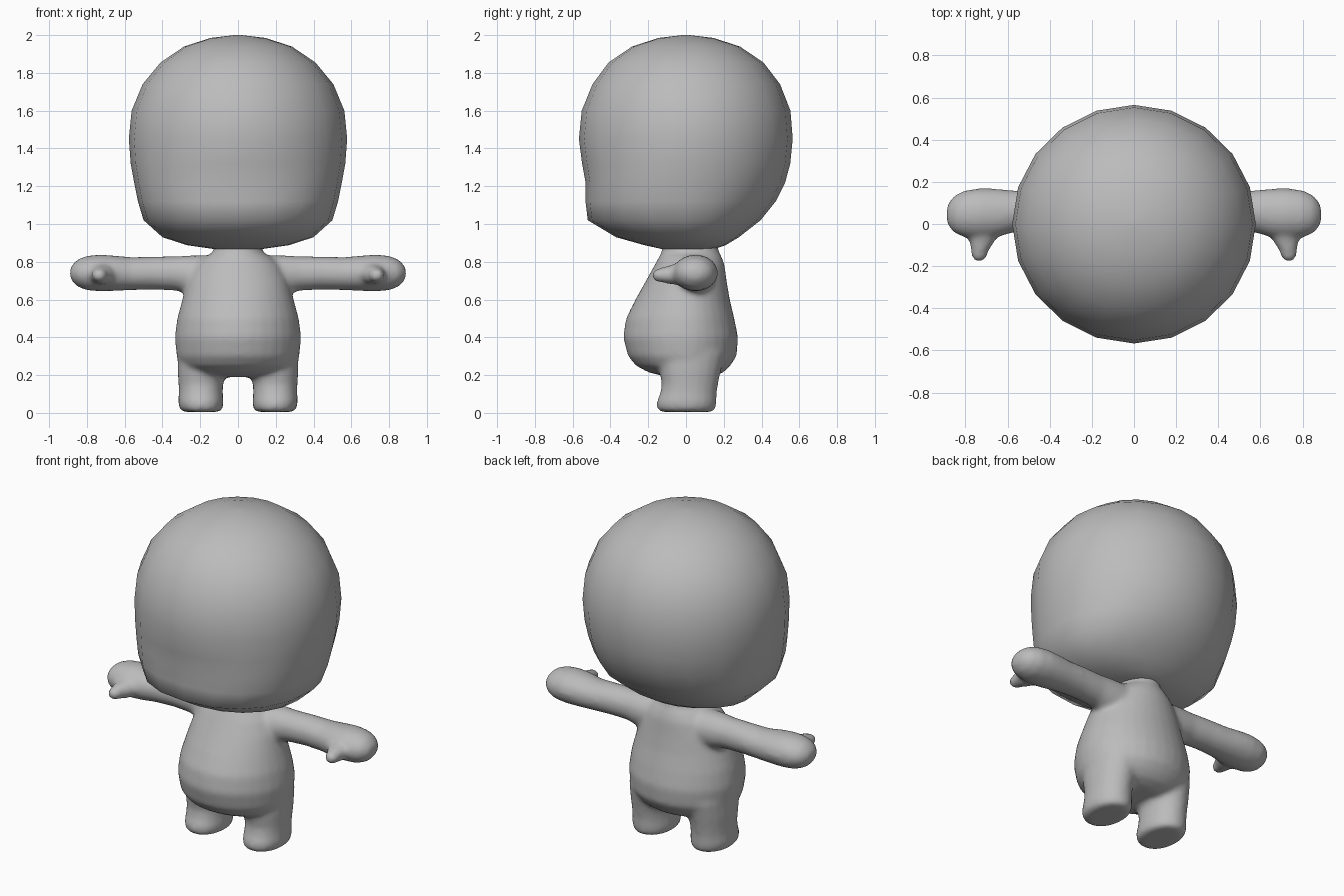
import bpy, bmesh, math
from mathutils import Vector

grey = bpy.data.materials.new("plain_grey")
grey.diffuse_color = (0.5, 0.5, 0.5, 1)


def loft(bm, rings):
    """Skin a list of closed point rings and cap both ends."""
    loops = [[bm.verts.new(p) for p in ring] for ring in rings]
    n = len(loops[0])
    for a, b in zip(loops, loops[1:]):
        for i in range(n):
            j = (i + 1) % n
            bm.faces.new((a[i], a[j], b[j], b[i]))
    bm.faces.new(loops[0])
    bm.faces.new(loops[-1])


def ring_z(z, half, front, back, mid, n=20, power=2.0, cx=0.0):
    """Horizontal ring, widest at y = mid, squarer at the front if power > 2."""
    pts = []
    for i in range(n):
        a = 2 * math.pi * i / n
        c, s = math.cos(a), math.sin(a)
        e = 2 / power if s < 0 else 1.0
        x = math.copysign(abs(c) ** e, c) * half
        y = s * (back - mid) if s >= 0 else -abs(s) ** e * (mid - front)
        pts.append((cx + x, mid + y, z))
    return pts


def finish(bm, name):
    bmesh.ops.recalc_face_normals(bm, faces=bm.faces[:])
    me = bpy.data.meshes.new(name)
    bm.to_mesh(me)
    bm.free()
    ob = bpy.data.objects.new(name, me)
    bpy.context.collection.objects.link(ob)
    me.materials.append(grey)
    for p in me.polygons:
        p.use_smooth = True
    return ob


# Head: round skull, slightly flattened lower face with full cheeks
head_rows = [  # z, half width, front y, back y, front power
    (0.868, 0.13, -0.13, 0.15, 2.0), (0.888, 0.27, -0.22, 0.21, 2.0),
    (0.93, 0.40, -0.37, 0.28, 2.1), (1.02, 0.50, -0.52, 0.395, 2.25),
    (1.12, 0.53, -0.532, 0.475, 2.3), (1.22, 0.55, -0.532, 0.525, 2.25),
    (1.32, 0.568, -0.55, 0.552, 2.1), (1.45, 0.578, -0.567, 0.565, 2.0),
    (1.60, 0.563, -0.552, 0.553, 2.0), (1.74, 0.505, -0.495, 0.498, 2.0),
    (1.855, 0.41, -0.41, 0.41, 2.0), (1.94, 0.285, -0.285, 0.285, 2.0),
    (1.985, 0.145, -0.145, 0.145, 2.0), (2.0, 0.02, -0.02, 0.02, 2.0)]
bm = bmesh.new()
loft(bm, [ring_z(z, w, f, b, 0.0, 20, p) for z, w, f, b, p in head_rows])
finish(bm, "head")

# Body: torso, legs, arms and thumbs fused into one soft skin
bm = bmesh.new()
torso_rows = [  # z, half width, front y, back y
    (0.19, 0.17, -0.10, 0.14), (0.215, 0.25, -0.20, 0.20),
    (0.25, 0.30, -0.265, 0.235), (0.30, 0.325, -0.307, 0.268),
    (0.40, 0.335, -0.333, 0.276), (0.50, 0.322, -0.318, 0.256),
    (0.60, 0.295, -0.268, 0.232), (0.70, 0.265, -0.212, 0.215),
    (0.78, 0.225, -0.168, 0.205), (0.83, 0.17, -0.14, 0.188),
    (0.85, 0.13, -0.13, 0.175), (0.90, 0.125, -0.12, 0.165)]
loft(bm, [ring_z(z, w, f, b, 0.0, 32) for z, w, f, b in torso_rows])

leg_rows = [  # z, centre x, half width, front y, back y
    (0.005, 0.195, 0.095, -0.135, 0.14), (0.02, 0.195, 0.115, -0.154, 0.157),
    (0.06, 0.197, 0.121, -0.156, 0.163), (0.10, 0.197, 0.117, -0.138, 0.163),
    (0.15, 0.197, 0.118, -0.128, 0.170), (0.22, 0.192, 0.128, -0.14, 0.185),
    (0.32, 0.18, 0.14, -0.15, 0.21)]
arm_rows = [  # x, centre y, centre z, half depth, half height
    (0.15, 0.045, 0.725, 0.11, 0.11), (0.25, 0.05, 0.73, 0.10, 0.105),
    (0.33, 0.055, 0.738, 0.09, 0.091), (0.45, 0.06, 0.74, 0.092, 0.088),
    (0.57, 0.06, 0.737, 0.10, 0.088), (0.65, 0.052, 0.739, 0.116, 0.094),
    (0.73, 0.050, 0.741, 0.120, 0.098), (0.80, 0.048, 0.74, 0.113, 0.092),
    (0.85, 0.046, 0.74, 0.092, 0.073), (0.88, 0.045, 0.74, 0.058, 0.042),
    (0.89, 0.045, 0.74, 0.025, 0.018)]
thumb_rows = [  # y, centre x, centre z, half width, half height
    (0.0, 0.715, 0.735, 0.07, 0.06), (-0.08, 0.72, 0.732, 0.062, 0.052),
    (-0.12, 0.73, 0.730, 0.045, 0.042), (-0.16, 0.735, 0.728, 0.035, 0.034),
    (-0.18, 0.736, 0.728, 0.018, 0.018)]
turn = [2 * math.pi * i / 20 for i in range(20)]
for side in (-1, 1):
    loft(bm, [ring_z(z, w, f, b, 0.01, 20, 2.2, side * cx)
              for z, cx, w, f, b in leg_rows])
    loft(bm, [[Vector((side * x, cy + d * math.cos(a), cz + h * math.sin(a)))
               for a in turn] for x, cy, cz, d, h in arm_rows])
    loft(bm, [[Vector((side * (cx + w * math.cos(a)), y, cz + h * math.sin(a)))
               for a in turn] for y, cx, cz, w, h in thumb_rows])
body = finish(bm, "body")

# Fuse and soften the joints
fuse = body.modifiers.new("fuse", 'REMESH')
fuse.mode = 'VOXEL'
fuse.voxel_size = 0.014
fuse.use_smooth_shade = True
soften = body.modifiers.new("soften", 'SMOOTH')
soften.factor = 0.5
soften.iterations = 10
